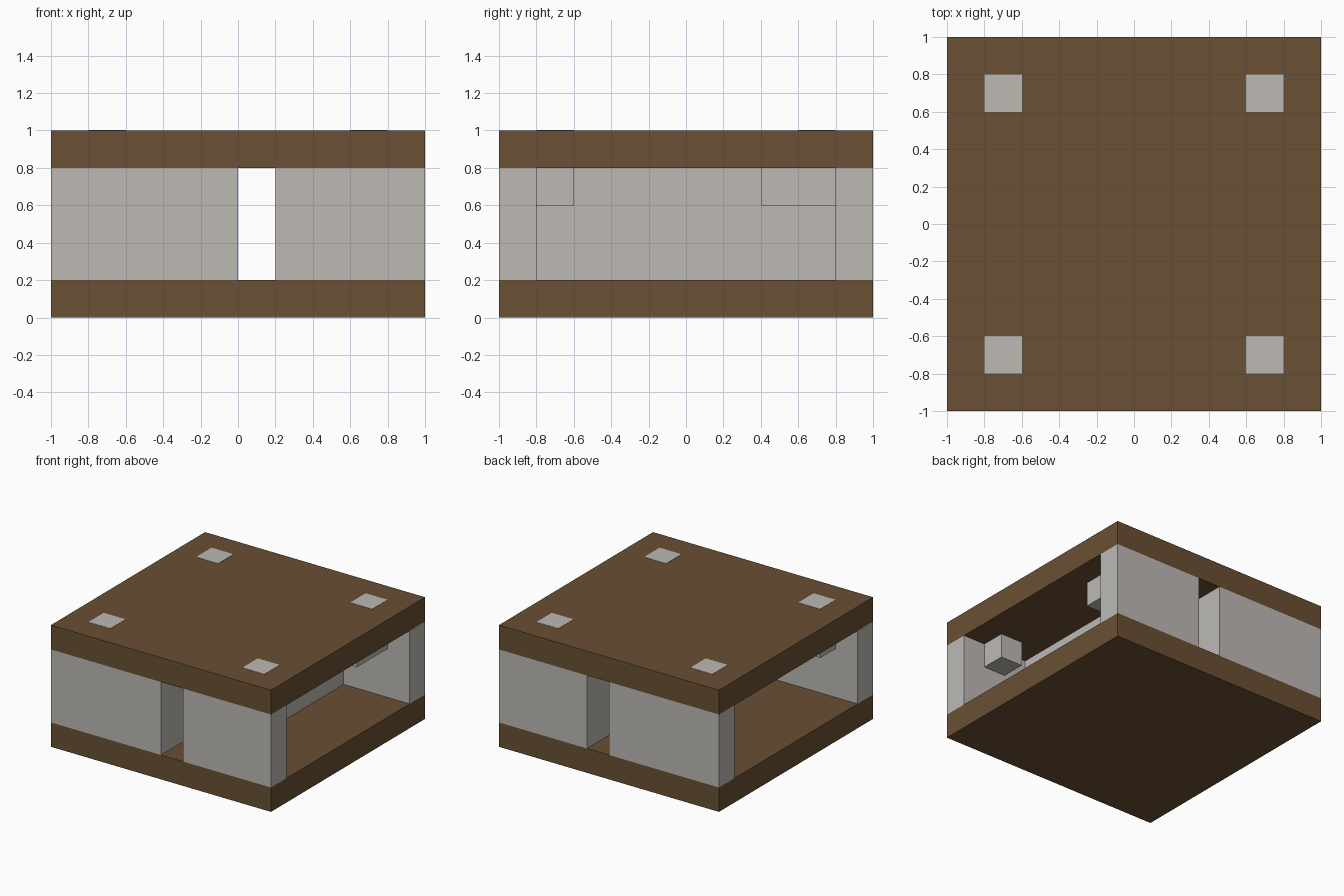
import bpy

old = bpy.data.objects.get("Cube")
if old:
    bpy.data.objects.remove(old, do_unlink=True)


def material(name, rgb):
    m = bpy.data.materials.new(name)
    m.use_nodes = True
    colour = (*rgb, 1.0)
    m.diffuse_color = colour
    bsdf = next(n for n in m.node_tree.nodes if n.type == 'BSDF_PRINCIPLED')
    bsdf.inputs["Base Color"].default_value = colour
    bsdf.inputs["Roughness"].default_value = 0.9
    return m


brown = material("brown_wood", (0.144, 0.080, 0.033))
grey = material("pale_grey", (0.509, 0.491, 0.462))


def box(name, x, y, z, mat):
    """Box spanning the given (low, high) range on each axis."""
    spans = (x, y, z)
    bpy.ops.mesh.primitive_cube_add(size=1)
    ob = bpy.context.object
    ob.name = name
    ob.data.name = name
    centre = [(a + b) / 2 for a, b in spans]
    size = [b - a for a, b in spans]
    for v in ob.data.vertices:
        v.co = [c * s for c, s in zip(v.co, size)]
    ob.location = centre
    ob.data.materials.append(mat)
    return ob


FULL = (-1, 1)
STOREY = (0.2, 0.8)

# Floor and roof slabs
box("floor_slab", FULL, FULL, (0, 0.2), brown)
box("roof_slab", FULL, FULL, (0.8, 1), brown)

# Front and back walls, each split by the doorway
for end, y in (("front", (-1, -0.8)), ("back", (0.8, 1))):
    box(end + "_wall_right", (-1, 0), y, STOREY, grey)
    box(end + "_wall_left", (0.2, 1), y, STOREY, grey)

# Corridor walls running between the doorways
box("corridor_wall_right", (-0.2, 0), (-0.8, 0.8), STOREY, grey)
box("corridor_wall_left", (0.2, 0.4), (-0.8, 0.8), STOREY, grey)

# Lamp blocks hanging below the roof, with their caps showing on top
for side, x in (("right", (-0.8, -0.6)), ("left", (0.6, 0.8))):
    for end, y in (("front", (-0.8, -0.6)), ("back", (0.6, 0.8))):
        box(f"lamp_cap_{end}_{side}", x, y, (0.995, 1.002), grey)
        low = 0.4 if (side, end) == ("left", "back") else y[0]
        box(f"lamp_block_{end}_{side}", x, (low, y[1]), (0.6, 0.8), grey)
